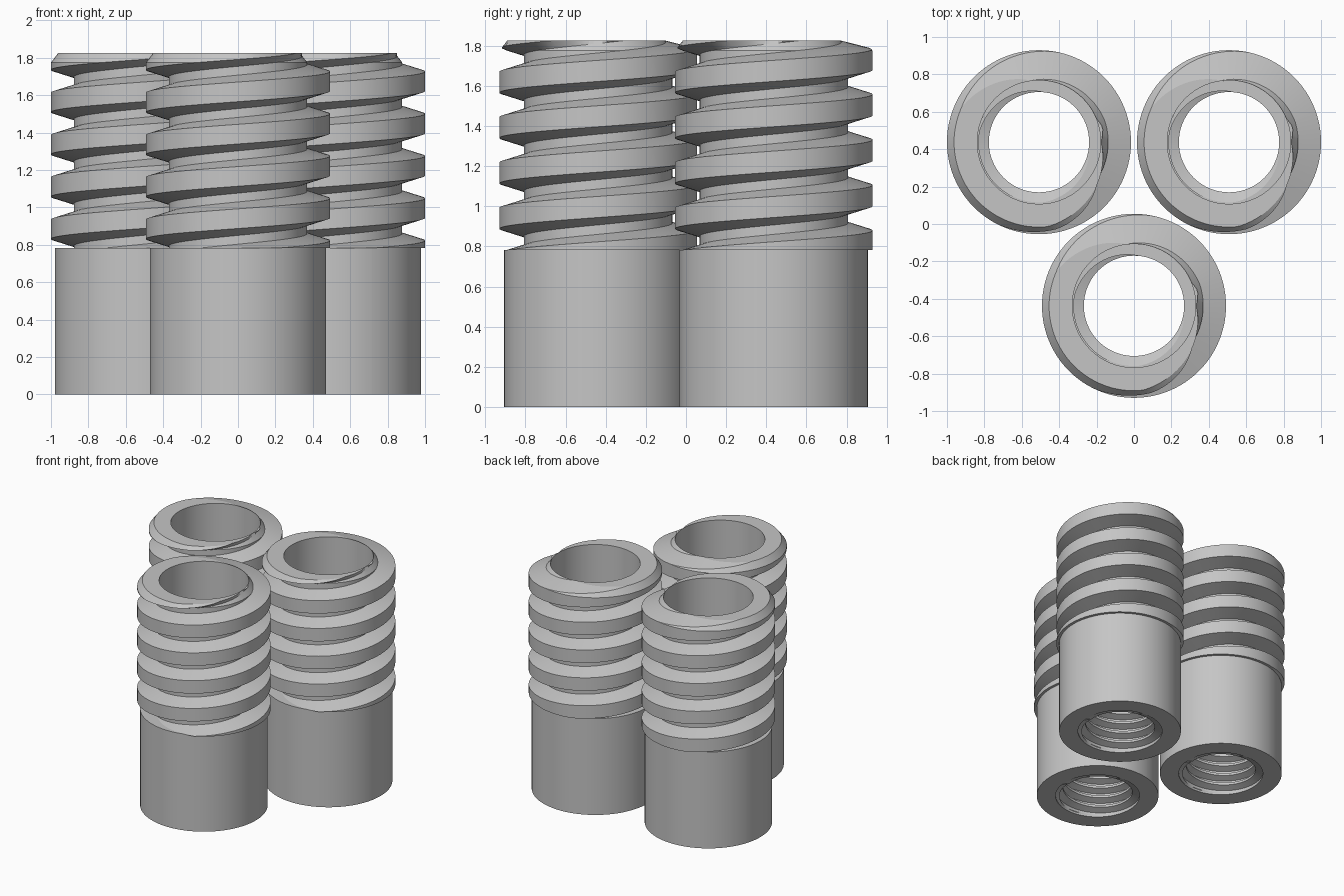
import bpy, bmesh, math
from mathutils import Vector

if "Cube" in bpy.data.objects:
    bpy.data.objects.remove(bpy.data.objects["Cube"])

SEG = 96
BASE_R, BASE_H, TOP, CHAMFER_Z = 0.47, 0.783, 1.825, 1.775
BORE_R, CREST_R = 0.33, 0.268

grey = bpy.data.materials.new("light grey")
grey.diffuse_color = (0.56, 0.56, 0.56, 1)
grey.use_nodes = True
grey.node_tree.nodes["Principled BSDF"].inputs["Base Color"].default_value = grey.diffuse_color


def cut(bm, z, keep=0):
    """Slice at height z; keep=1 keeps above, -1 keeps below, 0 keeps both."""
    bmesh.ops.bisect_plane(bm, geom=bm.verts[:] + bm.edges[:] + bm.faces[:], dist=1e-6,
                           plane_co=(0, 0, z), plane_no=(0, 0, 1),
                           clear_inner=keep == 1, clear_outer=keep == -1)


def set_radius(v, r):
    k = r / math.hypot(v.co.x, v.co.y)
    v.co.x *= k
    v.co.y *= k


def helix(profile, pitch, phase, z0, z1):
    """Sweep one pitch of (radius, height) points along a right-handed helix, trimmed flat."""
    bm = bmesh.new()
    first = math.floor((z0 - phase) / pitch) - 2
    last = math.ceil((z1 - phase) / pitch) + 2
    prev = None
    for i in range(first * SEG, last * SEG + 1):
        a = math.tau * i / SEG
        row = [bm.verts.new((r * math.cos(a), r * math.sin(a), phase + pitch * i / SEG + h))
               for r, h in profile]
        if prev:
            for k in range(len(row) - 1):
                bm.faces.new((prev[k], row[k], row[k + 1], prev[k + 1]))
        prev = row
    bmesh.ops.remove_doubles(bm, verts=bm.verts[:], dist=1e-5)
    cut(bm, z0, 1)
    cut(bm, z1, -1)
    return bm


def extend(bm, z_from, steps):
    """Extrude the open rim at z_from through a series of (radius, height) rings."""
    rim = [e for e in bm.edges if e.is_boundary and all(abs(v.co.z - z_from) < 1e-4 for v in e.verts)]
    for r, z in steps:
        out = bmesh.ops.extrude_edge_only(bm, edges=rim)["geom"]
        for v in out:
            if isinstance(v, bmesh.types.BMVert):
                set_radius(v, r)
                v.co.z = z
        rim = [e for e in out if isinstance(e, bmesh.types.BMEdge)]


def finish(bm, name, facing):
    bmesh.ops.remove_doubles(bm, verts=bm.verts[:], dist=1e-5)
    bmesh.ops.recalc_face_normals(bm, faces=bm.faces[:])
    side = sum(f.calc_area() * f.normal.dot(Vector((*f.calc_center_median().xy, 0))) for f in bm.faces)
    if side * facing < 0:
        bmesh.ops.reverse_faces(bm, faces=bm.faces[:])
    me = bpy.data.meshes.new(name)
    bm.to_mesh(me)
    bm.free()
    me.materials.append(grey)
    return me


# Outer sleeve: external thread, flat rim, plain base
P = 0.226
outer = helix([(0.37, -0.142), (0.492, -0.105), (0.492, 0), (0.37, 0.037), (0.37, P - 0.142)],
              P, 1.727, BASE_H, TOP)
# Chamfered top end, where the thread runs out into the core on the +x side
cut(outer, CHAMFER_Z)
for v in outer.verts:
    t = (v.co.z - CHAMFER_Z) / (TOP - CHAMFER_Z)
    if t > 0:
        a = abs(math.degrees(math.atan2(v.co.y, v.co.x)))
        rim_r = BORE_R + 0.002 + 0.123 * min(1, a / 85)
        r = min(v.co.xy.length - 0.038 * t, 0.5 + (rim_r - 0.5) * t)
        set_radius(v, max(r, BORE_R + 0.002))
extend(outer, TOP, [(BORE_R, TOP)])
extend(outer, BASE_H, [(BASE_R, BASE_H), (BASE_R, 0)])
sleeve = finish(outer, "threaded_sleeve", 1)

# Bore: internal thread in the base, wider and smooth above
Q = 0.085
SOCKET = 0.785
inner = helix([(CREST_R, 0), (CREST_R, 0.02), (0.322, 0.04), (0.322, 0.065), (CREST_R, Q)],
              Q, 0, 0, SOCKET)
cut(inner, 0.02)
for v in inner.verts:
    if v.co.z < 0.019:
        set_radius(v, 0.325)
extend(inner, SOCKET, [(BORE_R, SOCKET), (BORE_R, TOP)])
extend(inner, 0, [(BASE_R, 0)])
bore = finish(inner, "bore", -1)

# Three identical tubes in a triangle
for tag, x, y in (("front", 0, -0.4375), ("back_left", -0.508, 0.4375), ("back_right", 0.508, 0.4375)):
    for me in (sleeve, bore):
        ob = bpy.data.objects.new(tag + "_" + me.name, me)
        ob.location = (x, y, 0)
        bpy.context.collection.objects.link(ob)
        ob.select_set(True)
        bpy.context.view_layer.objects.active = ob
bpy.ops.object.shade_smooth_by_angle(angle=math.radians(12))
